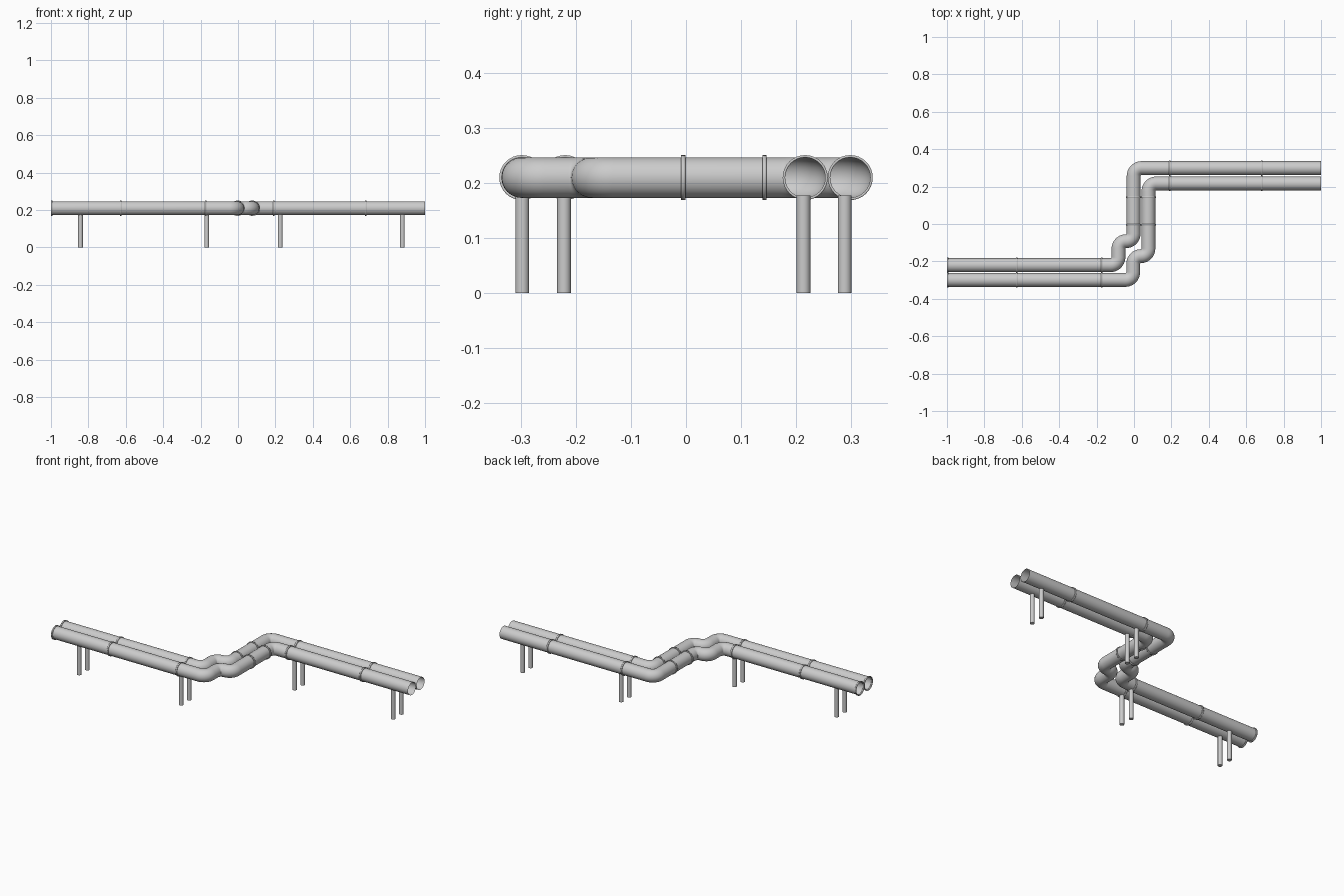
import bpy, math
from mathutils import Vector

if "Cube" in bpy.data.objects:
    bpy.data.objects.remove(bpy.data.objects["Cube"])

Z, R, BEND = 0.21, 0.037, 0.043


def smooth(ob):
    bpy.ops.object.select_all(action='DESELECT')
    ob.select_set(True)
    bpy.context.view_layer.objects.active = ob
    bpy.ops.object.shade_smooth_by_angle(angle=math.radians(40))


def fillet(corners, r, steps=10):
    # Rounded polyline through right-angle corners
    pts = [Vector(corners[0])]
    for a, b, c in zip(corners, corners[1:], corners[2:]):
        a, b, c = Vector(a), Vector(b), Vector(c)
        rad = min(r, (b - a).length * 0.499, (c - b).length * 0.499)
        u, v = (a - b).normalized(), (c - b).normalized()
        centre = b + (u + v) * rad
        for i in range(steps + 1):
            t = i / steps * math.pi / 2
            pts.append(centre - v * rad * math.cos(t) - u * rad * math.sin(t))
    pts.append(Vector(corners[-1]))
    return pts


def pipe(name, corners):
    # Open-ended tube swept along the path
    cu = bpy.data.curves.new(name, 'CURVE')
    cu.dimensions = '3D'
    cu.bevel_depth = R
    cu.bevel_resolution = 10
    cu.use_fill_caps = False
    pts = fillet(corners, BEND)
    sp = cu.splines.new('POLY')
    sp.points.add(len(pts) - 1)
    for p, q in zip(sp.points, pts):
        p.co = (q.x, q.y, Z, 1)
    ob = bpy.data.objects.new(name, cu)
    bpy.context.collection.objects.link(ob)
    bpy.ops.object.select_all(action='DESELECT')
    ob.select_set(True)
    bpy.context.view_layer.objects.active = ob
    bpy.ops.object.convert(target='MESH')
    smooth(bpy.context.object)


def collar(name, x, y, along_x):
    # Thin joint ring around the pipe
    rot = (0, math.pi / 2, 0) if along_x else (math.pi / 2, 0, 0)
    bpy.ops.mesh.primitive_cylinder_add(vertices=32, radius=0.041, depth=0.008,
                                        end_fill_type='NOTHING',
                                        location=(x, y, Z), rotation=rot)
    ob = bpy.context.object
    ob.name = name
    m = ob.modifiers.new("thickness", 'SOLIDIFY')
    m.thickness = 0.0045
    m.offset = -1
    smooth(ob)


def leg(name, x, y):
    h = 0.177
    bpy.ops.mesh.primitive_cylinder_add(vertices=24, radius=0.0125, depth=h,
                                        location=(x, y, h / 2))
    ob = bpy.context.object
    ob.name = name
    smooth(ob)


# Per pipe: name, left y, first riser x, jog y, second riser x, right y, leg y pair
PIPES = [
    ("inner_pipe", -0.22, -0.083, -0.092, -0.002, 0.299, (-0.222, 0.289)),
    ("outer_pipe", -0.299, -0.004, -0.172, 0.077, 0.217, (-0.298, 0.214)),
]
for name, yl, x1, yj, x2, yr, leg_y in PIPES:
    pipe(name, [(-1, yl), (x1, yl), (x1, yj), (x2, yj), (x2, yr), (1, yr)])
    for x in (-0.996, -0.627, -0.172):
        collar(name + "_collar", x, yl, True)
    for x in (0.192, 0.683):
        collar(name + "_collar", x, yr, True)
    for y in (-0.005, 0.143):
        collar(name + "_collar", x2, y, False)
    for x in (-0.842, -0.167):
        leg(name + "_leg", x, leg_y[0])
    for x in (0.226, 0.879):
        leg(name + "_leg", x, leg_y[1])
